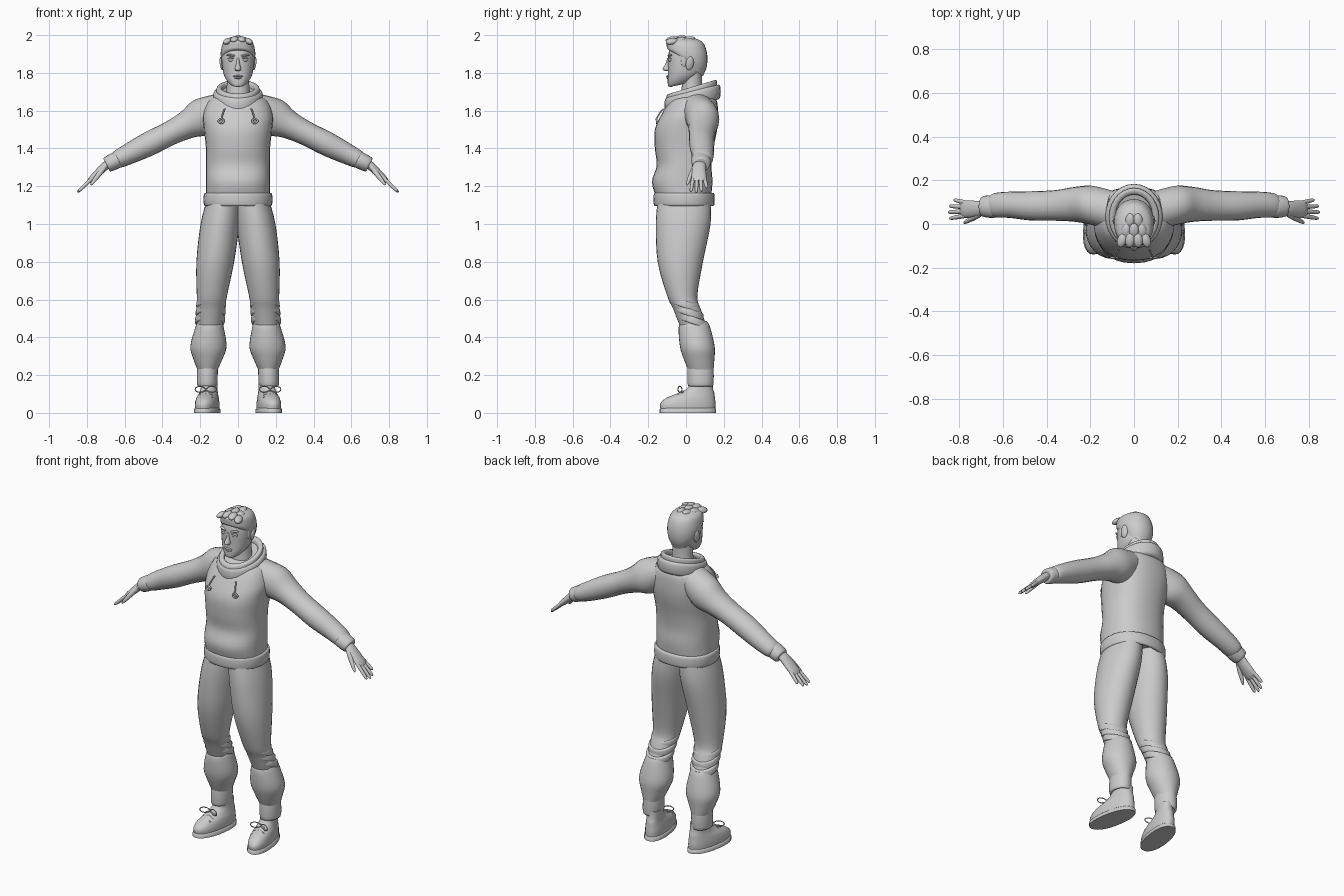
import bpy, bmesh, math
from math import sin, cos, pi, tau
from mathutils import Vector, Euler, Matrix

default_cube = bpy.data.objects.get("Cube")
if default_cube:
    bpy.data.objects.remove(default_cube)

COLOUR = (.6, .6, .6, 1)
material = bpy.data.materials.new("plain_grey")
material.use_nodes = True
material.diffuse_color = COLOUR
material.node_tree.nodes["Principled BSDF"].inputs["Base Color"].default_value = COLOUR


def middle(z):
    return 0


def stance(z):
    """Sideways position of the leg centre at a height."""
    return .165 - .07 * z * z


def arm_height(x):
    """Height of the arm centre line, with the hand drooping past the wrist."""
    return 1.66 - x / 2 - .45 * max(0, x - .7)


def add_object(name, data, mirror):
    part = bpy.data.objects.new(name, data)
    bpy.context.collection.objects.link(part)
    data.materials.append(material)
    if mirror:
        part.modifiers.new("Mirror", 'MIRROR').use_mirror_merge = False
    return part


def resample(rows, steps=4):
    """Smooth interpolation through rows of numbers."""
    result = []
    last = len(rows) - 1
    for i in range(last):
        before, start, end, after = (Vector(rows[min(max(i + k, 0), last)]) for k in (-1, 0, 1, 2))
        tangent_in, tangent_out = (end - before) / 2, (after - start) / 2
        for step in range(steps):
            t = step / steps
            blend = t * t * (3 - 2 * t)
            result.append(start.lerp(end, blend)
                          + tangent_in * t * (1 - t) ** 2 - tangent_out * t * t * (1 - t))
    return result + [Vector(rows[last])]


def skin(name, rings, mirror):
    """Join rings of points into one closed surface."""
    bm = bmesh.new()
    loops = [[bm.verts.new(point) for point in ring] for ring in rings]
    for lower, upper in zip(loops, loops[1:]):
        for k in range(len(lower)):
            bm.faces.new((lower[k - 1], lower[k], upper[k], upper[k - 1]))
    bm.faces.new(reversed(loops[0]))
    bm.faces.new(loops[-1])
    bmesh.ops.recalc_face_normals(bm, faces=bm.faces)
    mesh = bpy.data.meshes.new(name)
    bm.to_mesh(mesh)
    bm.free()
    return add_object(name, mesh, mirror)


def rounded(value, power):
    return math.copysign(abs(value) ** power, value)


def loft(name, rows, centre=middle, power=1, tilt=0, fade=2, toe_out=0, sides=28):
    """Upright loft; row = half width, middle y, half depth, z. Tilt fades upwards."""
    rings = []
    for i, (width, y, depth, z) in enumerate(rows):
        slope = tilt * (1 - i / (len(rows) - 1)) ** fade
        ring = []
        for k in range(sides):
            across = width * rounded(cos(tau * k / sides), power)
            along = depth * rounded(sin(tau * k / sides), power)
            ring.append((centre(z) + across - toe_out * (y + along), y + along, z + slope * along))
        rings.append(ring)
    return skin(name, rings, centre is not middle)


def band(name, width, y, depth, z, height, bulge, **options):
    """Rolled band of cloth around a body part."""
    angles = [tau * k / 16 - pi for k in range(17)]
    rows = [(width + bulge * rounded(cos(a), .6), y, depth + bulge * rounded(cos(a), .6),
             z + height / 2 * rounded(sin(a), .6)) for a in angles]
    return loft(name, rows, fade=0, **options)


def limb(name, rows, drop=0, sides=20):
    """Sideways loft along the arm line; row = x, half thickness, middle y, half depth."""
    rows = resample(rows)
    start = rows[0][0]
    path = [Vector((x, y, arm_height(x) - drop * (x - start))) for x, thick, y, depth in rows]
    rings = []
    for i, (x, thick, y, depth) in enumerate(rows):
        along = path[min(i + 1, len(path) - 1)] - path[max(i - 1, 0)]
        up = Vector((-along.z, 0, along.x)).normalized()
        rings.append([path[i] + up * thick * sin(tau * k / sides)
                      + Vector((0, depth * cos(tau * k / sides), 0)) for k in range(sides)])
    return skin(name, rings, True)


def blob(name, place, size, mirror=False, turn=(0, 0, 0)):
    """Stretched ball."""
    bm = bmesh.new()
    bmesh.ops.create_uvsphere(bm, u_segments=16, v_segments=10, radius=1)
    bm.transform(Matrix.LocRotScale(Vector(place), Euler(turn), Vector(size)))
    mesh = bpy.data.meshes.new(name)
    bm.to_mesh(mesh)
    bm.free()
    return add_object(name, mesh, mirror)


def cord(name, points, radius=.004, cyclic=False):
    """Thin round cord on both sides of the body."""
    curve = bpy.data.curves.new(name, 'CURVE')
    curve.dimensions = '3D'
    curve.bevel_depth, curve.bevel_resolution, curve.resolution_u = radius, 2, 6
    spline = curve.splines.new('NURBS')
    spline.points.add(len(points) - 1)
    for target, point in zip(spline.points, points):
        target.co = (*point, 1)
    spline.use_endpoint_u, spline.use_cyclic_u, spline.order_u = True, cyclic, 3
    return add_object(name, curve, True)


# Sweatshirt body, hem and hood
loft("sweatshirt_body", resample([
    (.17, -.01, .14, 1.12), (.17, -.02, .16, 1.22), (.17, -.01, .145, 1.31), (.17, -.01, .155, 1.4),
    (.18, 0, .165, 1.5), (.185, .02, .15, 1.58), (.15, .04, .12, 1.66), (.07, .04, .07, 1.69)]), power=.86)
band("hem_band", .17, -.01, .15, 1.13, .07, .012, power=.9)
band("hood_collar", .108, .035, .125, 1.665, .08, .024, tilt=.25)
band("hood_inner_fold", .1, .03, .12, 1.7, .05, .015, tilt=.3)
cord("drawstrings", [(.07, -.12, 1.61), (.08, -.14, 1.59), (.09, -.16, 1.55)])
cord("eyelets", [(.09 + .016 * cos(k), -.155, 1.545 + .013 * sin(k)) for k in range(6)], .005, True)

# Sleeves and cuffs
limb("sleeves", [(.09, .08, .06, .09), (.19, .1, .085, .09), (.27, .075, .09, .08), (.36, .064, .085, .07),
                 (.47, .064, .083, .067), (.57, .056, .088, .06), (.64, .046, .086, .055), (.66, .03, .085, .04)])
limb("cuffs", [(.63, .03, .08, .04), (.64, .044, .08, .052), (.69, .041, .08, .047), (.695, .03, .08, .03)])

# Hands: palms, then fingers that taper and fan out
limb("palms", [(.67, .023, .075, .03), (.71, .022, .07, .035), (.77, .017, .068, .04), (.79, .01, .068, .03)])
for i, (finger, reach) in enumerate(dict(index=.075, middle=.08, ring=.075, little=.055).items()):
    fan = .008 * (i - 1.5)
    limb(finger + "_fingers", [(.77 + reach * t, .01 * thick, .038 + .02 * i + fan * t, .01 * thick)
                               for t, thick in ((0, 1), (.5, 1), (.9, .8), (1, .3))], sides=10)
limb("thumbs", [(.7, .012, .05, .015), (.735, .014, .028, .013), (.77, .009, .01, .009), (.78, .003, .005, .003)],
     drop=.35, sides=10)

# Trousers, knee wraps, calves and ankle bands
loft("trouser_legs", resample([
    (.09, -.01, .14, 1.12), (.103, -.015, .145, 1), (.1, -.03, .12, .8),
    (.08, -.02, .08, .62), (.074, .005, .073, .55), (.065, .045, .07, .44)]), stance)
for i in range(3):
    band(f"knee_wraps_{i + 1}", .07, .02 * i - .005, .07, .575 - .042 * i, .04, .009, centre=stance, tilt=-.35)
loft("calves", resample([(.066, .045, .07, .48), (.076, .045, .084, .45), (.096, .06, .092, .35),
                         (.075, .07, .08, .28), (.05, .08, .065, .22)]), stance)
band("ankle_bands", .045, .077, .06, .195, .11, .01, centre=stance)

# Shoes, soles and laces
loft("soles", [(.066, .01, .15, 0), (.066, .01, .15, .02), (.06, .01, .145, .025)], stance, toe_out=.15, power=.9)
loft("shoes", resample([(.06, .01, .145, .02), (.06, .01, .146, .05), (.055, .025, .128, .08),
                        (.047, .055, .095, .105), (.043, .075, .068, .13), (.042, .08, .06, .17)]),
     stance, toe_out=.15, power=.9)
for i in range(3):
    y, z = .025 * i - .06, .1 + .012 * i
    cord(f"lace_rows_{i + 1}", [(.17 + .035 * side, y - .01 * abs(side), z - .02 * abs(side)) for side in (-1, 0, 1)])
for label, side in (("inner", -1), ("outer", 1)):
    cord(label + "_lace_bows", [(.17 + side * (.03 - .03 * cos(k)), -.02 - .012 * (1 - cos(k)), .125 + .018 * sin(k))
                                for k in range(7)], .003)

# Neck, head and face
loft("neck", resample([(.07, .035, .07, 1.62), (.06, .032, .055, 1.72), (.06, .032, .052, 1.81)]))
loft("head", resample([
    (.02, -.065, .02, 1.73), (.042, -.04, .055, 1.74), (.066, -.02, .077, 1.77), (.08, -.005, .09, 1.81),
    (.086, .005, .1, 1.89), (.07, .005, .08, 1.95), (.03, .005, .035, 1.975)]), power=.9, tilt=.2)
loft("nose", resample([(.01, -.09, .02, 1.81), (.017, -.098, .026, 1.82), (.01, -.09, .018, 1.85),
                       (.008, -.085, .014, 1.88)]), sides=12)
blob("eyes", (.036, -.083, 1.868), (.017, .012, .009), True)
blob("upper_eyelids", (.036, -.085, 1.877), (.02, .012, .005), True, (0, .1, .2))
blob("eyebrows", (.038, -.086, 1.893), (.025, .011, .006), True, (0, -.1, .25))
blob("upper_lip", (0, -.095, 1.783), (.026, .01, .005))
blob("lower_lip", (0, -.094, 1.774), (.022, .01, .006))
blob("chin", (0, -.08, 1.74), (.025, .015, .015))
blob("ears", (.086, .02, 1.85), (.01, .022, .037), True, (-.15, .15, .25))

# Hair cap, sideburns and tufts swept outwards from the crown
loft("hair_cap", resample([(.078, .005, .085, 1.85), (.09, .006, .104, 1.88), (.09, .005, .107, 1.92),
                           (.075, -.005, .095, 1.965), (.035, -.01, .05, 1.985)]), power=.92, tilt=-.8)
blob("sideburns", (.082, -.012, 1.865), (.006, .014, .035), True)
for row, columns in enumerate((4, 3, 2)):
    for column in range(columns):
        lean = (column - (columns - 1) / 2) / 2
        blob(f"hair_tuft_{row + 1}_{column + 1}", (.075 * lean, .045 * row - .075, 1.982 - .02 * abs(lean)),
             (.022, .034, .016), False, (.2, lean / 2, lean / 2))

# Smooth shading that keeps sharp creases
bpy.ops.object.select_all(action='DESELECT')
for part in bpy.context.collection.objects:
    if part.type == 'MESH' and material.name in part.data.materials:
        part.select_set(True)
        bpy.context.view_layer.objects.active = part
bpy.ops.object.shade_smooth_by_angle(angle=math.radians(50))
